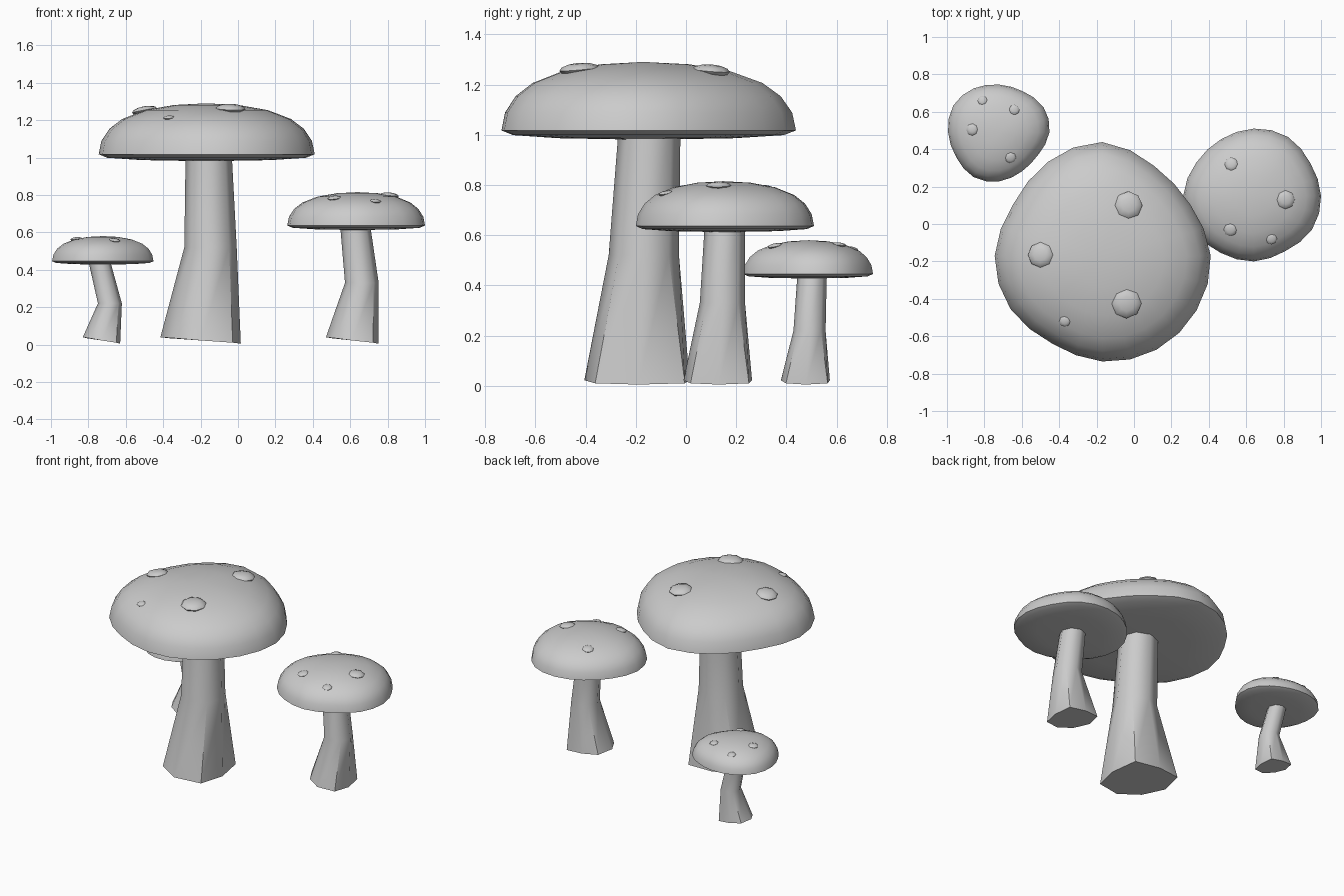
import bpy, bmesh, math
from mathutils import Vector
from mathutils.bvhtree import BVHTree

cube = bpy.data.objects.get("Cube")
if cube:
    bpy.data.objects.remove(cube, do_unlink=True)

grey = bpy.data.materials.new("plain_grey")
grey.use_nodes = True
COLOUR = (0.6, 0.6, 0.6, 1)
grey.diffuse_color = COLOUR
grey.node_tree.nodes["Principled BSDF"].inputs["Base Color"].default_value = COLOUR

CAP_SIDES = 24
# Cap section: fraction of radius, fraction of height, from underside to crown
CAP_PROFILE = [(0.6, 0.02), (0.92, 0.06), (1, 0.12), (0.975, 0.35), (0.9, 0.56),
               (0.78, 0.73), (0.57, 0.88), (0.3, 0.97)]
# Lobed foot of every stem, as multiples of its radius
FOOT_LOBES = [1, 1.22, 0.95, 1.12, 1, 0.92, 1, 1.13]


def finish(name, bm, angle=40):
    bmesh.ops.recalc_face_normals(bm, faces=bm.faces)
    mesh = bpy.data.meshes.new(name)
    bm.to_mesh(mesh)
    bm.free()
    mesh.materials.append(grey)
    obj = bpy.data.objects.new(name, mesh)
    bpy.context.collection.objects.link(obj)
    bpy.ops.object.select_all(action="DESELECT")
    obj.select_set(True)
    bpy.context.view_layer.objects.active = obj
    bpy.ops.object.shade_smooth_by_angle(angle=math.radians(angle))
    return obj


def bridge(bm, rings):
    for low, high in zip(rings, rings[1:]):
        n = len(low)
        for i in range(n):
            j = (i + 1) % n
            bm.faces.new((low[i], low[j], high[j], high[i]))


def outline_radius(radii, turn):
    """Smooth closed curve through evenly spaced radii."""
    n = len(radii)
    pos = turn * n
    i = int(pos)
    t = pos - i
    a, b, c, d = (radii[(i + k) % n] for k in (-1, 0, 1, 2))
    return b + t / 2 * (c - a + t * (2 * a - 5 * b + 4 * c - d + t * (3 * (b - c) + d - a)))


def make_cap(name, centre, bottom, top, radii):
    bm = bmesh.new()
    cx, cy = centre
    rings = []
    for scale, height in CAP_PROFILE:
        ring = []
        for i in range(CAP_SIDES):
            r = scale * outline_radius(radii, i / CAP_SIDES)
            a = math.tau * i / CAP_SIDES
            ring.append(bm.verts.new((cx + r * math.cos(a), cy + r * math.sin(a),
                                      bottom + height * (top - bottom))))
        rings.append(ring)
    bridge(bm, rings)
    for ring, z in ((rings[0], bottom), (rings[-1], top)):
        tip = bm.verts.new((cx, cy, z))
        for i in range(CAP_SIDES):
            bm.faces.new((ring[i], ring[(i + 1) % CAP_SIDES], tip))
    bmesh.ops.recalc_face_normals(bm, faces=bm.faces)
    tree = BVHTree.FromBMesh(bm)
    finish(name, bm)
    return tree


def make_stem(name, sections):
    """Sections are (x, y, z, radius); the slanted foot comes first."""
    bm = bmesh.new()
    rings = []
    for level, (x, y, z, r) in enumerate(sections):
        ring = []
        for i, lobe in enumerate(FOOT_LOBES):
            a = math.tau * i / len(FOOT_LOBES)
            rr = r * (lobe if level == 0 else 1)
            slant = -0.017 * math.cos(a) if level == 0 else 0
            ring.append(bm.verts.new((x + rr * math.cos(a), y + rr * math.sin(a),
                                      max(0, z + slant))))
        rings.append(ring)
    bridge(bm, rings)
    bm.faces.new(rings[0])
    bm.faces.new(rings[-1])
    finish(name, bm, 50)


def make_spot(name, tree, x, y, r):
    """Flattened dome lying on the cap surface."""
    hit, normal, _, _ = tree.ray_cast(Vector((x, y, 3)), Vector((0, 0, -1)))
    bm = bmesh.new()
    bmesh.ops.create_uvsphere(bm, u_segments=8, v_segments=6, radius=r)
    bmesh.ops.scale(bm, vec=(1, 1, 0.33), verts=bm.verts)
    tilt = Vector((0, 0, 1)).rotation_difference((normal + Vector((0, 0, 1))).normalized())
    bmesh.ops.rotate(bm, cent=(0, 0, 0), matrix=tilt.to_matrix(), verts=bm.verts)
    bmesh.ops.translate(bm, vec=hit, verts=bm.verts)
    finish(name, bm, 60)


MUSHROOMS = {
    "large": dict(
        cap=((-0.17, -0.17), 0.98, 1.29,
             [.58, .545, .555, .608, .58, .55, .575, .567, .54, .565, .58, .583]),
        stem=[(-0.2, -0.19, 0.022, 0.215), (-0.147, -0.168, 0.52, 0.14),
              (-0.157, -0.145, 1.03, 0.123)],
        spots=[(-0.03, 0.1, 0.075), (-0.04, -0.425, 0.08), (-0.5, -0.165, 0.068),
               (-0.37, -0.52, 0.03)]),
    "medium": dict(
        cap=((0.64, 0.15), 0.612, 0.815,
             [.36, .35, .365, .36, .35, .355, .377, .37, .352, .35, .34, .36]),
        stem=[(0.61, 0.13, 0.022, 0.14), (0.662, 0.145, 0.33, 0.09),
              (0.625, 0.155, 0.65, 0.08)],
        spots=[(0.81, 0.13, 0.05), (0.52, 0.32, 0.036), (0.515, -0.03, 0.036),
               (0.735, -0.08, 0.03)]),
    "small": dict(
        cap=((-0.72, 0.49), 0.427, 0.58,
             [.268, .272, .253, .255, .272, .285, .274, .266, .276, .262, .241, .24]),
        stem=[(-0.73, 0.478, 0.022, 0.1), (-0.685, 0.492, 0.22, 0.064),
              (-0.745, 0.503, 0.46, 0.058)],
        spots=[(-0.865, 0.505, 0.032), (-0.66, 0.355, 0.03), (-0.64, 0.61, 0.028),
               (-0.81, 0.66, 0.026)]),
}

for size, parts in MUSHROOMS.items():
    surface = make_cap(size + "_cap", *parts["cap"])
    make_stem(size + "_stem", parts["stem"])
    for number, spot in enumerate(parts["spots"], 1):
        make_spot(f"{size}_spot_{number}", surface, *spot)
